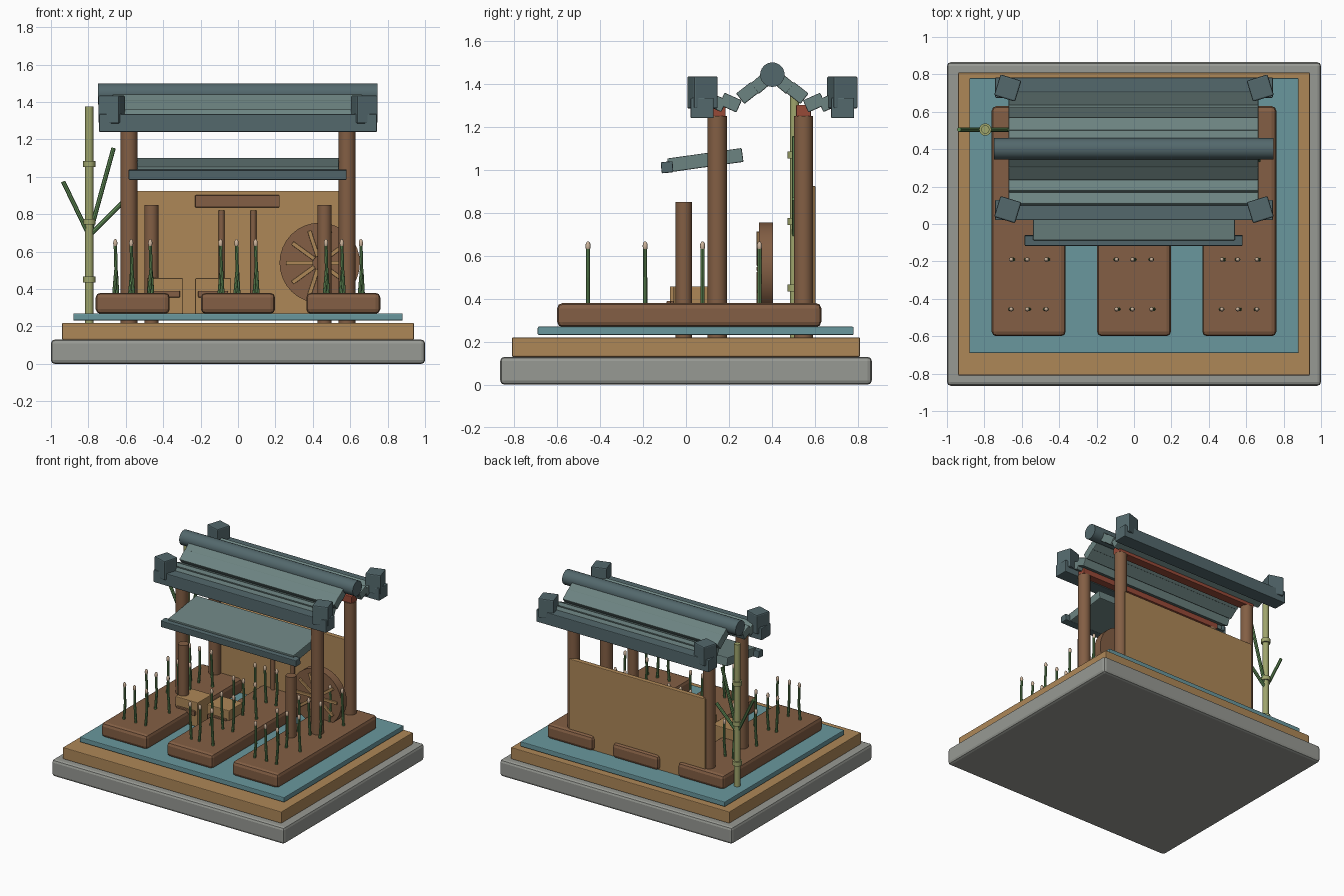
import bpy, math
from mathutils import Vector

if "Cube" in bpy.data.objects:
    bpy.data.objects.remove(bpy.data.objects["Cube"])


def mat(name, r, g, b):
    m = bpy.data.materials.new(name)
    m.diffuse_color = [(c / 255) ** 2.2 for c in (r, g, b)] + [1]
    m.use_nodes = True
    m.node_tree.nodes["Principled BSDF"].inputs["Base Color"].default_value = m.diffuse_color
    return m


STONE = mat("stone", 150, 152, 146)
TAN = mat("tan_wood", 172, 134, 88)
WATER = mat("water", 105, 150, 156)
BROWN = mat("brown_wood", 130, 95, 70)
SLATE = mat("slate_dark", 84, 104, 108)
TILE = mat("slate_light", 108, 130, 128)
RED = mat("red_wood", 150, 75, 58)
GREEN = mat("leaf_green", 98, 140, 88)
CANE = mat("cane", 158, 164, 108)
HEAD = mat("seed_head", 205, 180, 155)


def box(name, loc, size, m, rot=(0, 0, 0), bevel=0.005):
    bpy.ops.mesh.primitive_cube_add(size=1, location=loc, rotation=[math.radians(a) for a in rot])
    o = bpy.context.object
    o.name = name
    o.scale = size
    bpy.ops.object.transform_apply(location=False, rotation=False, scale=True)
    o.data.materials.append(m)
    if bevel:
        b = o.modifiers.new("bevel", 'BEVEL')
        b.width = bevel
        b.segments = 2
    return o


def span(name, x, y, z, m, bevel=0.005):
    return box(name, [(a + b) / 2 for a, b in (x, y, z)], [b - a for a, b in (x, y, z)], m, bevel=bevel)


def rod(name, a, b, r, m, sides=20):
    a, b = Vector(a), Vector(b)
    d = b - a
    bpy.ops.mesh.primitive_cylinder_add(vertices=sides, radius=r, depth=d.length, location=(a + b) / 2,
                                        rotation=d.to_track_quat('Z', 'Y').to_euler())
    o = bpy.context.object
    o.name = name
    o.data.materials.append(m)
    bpy.ops.object.shade_smooth_by_angle()
    return o


# layered base
span("stone_base", (-1, 1), (-0.865, 0.865), (0, 0.13), STONE, 0.02)
span("wood_deck", (-0.94, 0.94), (-0.81, 0.81), (0.13, 0.22), TAN)
span("water", (-0.88, 0.88), (-0.69, 0.78), (0.232, 0.27), WATER)

# planting beds with rows of sprouts
for i, cx in enumerate((-0.563, 0, 0.563)):
    span(f"bed_{i}", (cx - 0.198, cx + 0.198), (-0.6, 0.63), (0.268, 0.38), BROWN, 0.025)
    for j, dx in enumerate((-0.093, -0.008, 0.094)):
        for k, y in enumerate((-0.456, -0.19, 0.077, 0.342)):
            x = cx + dx
            lean = 0.012 if (i + j + k) % 2 else -0.008
            rod("stalk_low", (x + lean, y, 0.36), (x + 0.004, y, 0.5), 0.01, GREEN, 8)
            rod("stalk_high", (x + 0.004, y, 0.495), (x, y, 0.64), 0.009, GREEN, 8)
            bpy.ops.mesh.primitive_uv_sphere_add(segments=10, ring_count=6, radius=0.012, location=(x, y, 0.645))
            h = bpy.context.object
            h.name = "seed_head"
            h.scale = (1, 1, 1.9)
            h.data.materials.append(HEAD)
            bpy.ops.object.shade_smooth()

# pavilion posts, beams and back wall
for sx in (-1, 1):
    for y in (0.145, 0.547):
        rod("main_post", (sx * 0.583, y, 0.21), (sx * 0.583, y, 1.25), 0.045, BROWN, 24)
    rod("short_post", (sx * 0.463, -0.01, 0.21), (sx * 0.463, -0.01, 0.85), 0.038, BROWN)
    rod("door_jamb", (sx * 0.085 - 0.003, 0.555, 0.25), (sx * 0.085 - 0.003, 0.555, 0.82), 0.016, BROWN, 12)
for y in (0.15, 0.547):
    box("roof_beam", (0, y, 1.275), (1.24, 0.07, 0.055), RED)
span("back_wall", (-0.585, 0.585), (0.565, 0.603), (0.25, 0.925), TAN)
span("door_lintel", (-0.23, 0.223), (0.54, 0.57), (0.837, 0.902), BROWN)

# roof: ridge, curved slopes of slats, eaves, corner blocks
YC = 0.402
rod("ridge", (-0.748, YC, 1.443), (0.745, YC, 1.443), 0.057, SLATE, 24)
for s in (-1, 1):
    for off, z, tilt in ((0.05, 1.405, 40), (0.115, 1.358, 38), (0.195, 1.313, -24), (0.265, 1.315, -24)):
        box("roof_slat", (-0.003, YC + s * off, z), (1.335, 0.088, 0.062), TILE, (-s * tilt, 0, 0))
    box("eave_bar", (0, YC + s * 0.327, 1.288), (1.485, 0.108, 0.095), SLATE)
    for sx in (-1, 1):
        box("corner_block", (sx * 0.675, YC + s * 0.325, 1.36), (0.117, 0.117, 0.15), SLATE, (0, 0, sx * 17), 0.008)

# awning
box("awning", (0, 0.09, 1.045), (1.08, 0.35, 0.065), TILE, (8, 0, 0))
box("awning_edge", (-0.002, -0.088, 1.012), (1.165, 0.055, 0.052), SLATE, (5, 0, 0))

# water wheel with spokes
wx, wz = 0.437, 0.54
rod("wheel", (wx, 0.34, wz), (wx, 0.405, wz), 0.215, BROWN, 32)
for k in range(10):
    a = k * math.tau / 10
    c, s = math.cos(a), math.sin(a)
    box("spoke", (wx + 0.108 * c, 0.342, wz + 0.108 * s), (0.145, 0.026, 0.022), TAN,
        (0, -math.degrees(a), 0), 0.003)

# crates
for x, y in ((-0.39, 0.012), (-0.133, 0.03)):
    box("crate", (x, y, 0.363), (0.193, 0.175, 0.19), TAN)
    box("crate_handle", (x, y - 0.09, 0.373), (0.16, 0.025, 0.035), BROWN)

# tall cane with joints and branches
bx, by = -0.795, 0.505
rod("cane", (bx, by, 0.21), (bx, by, 1.375), 0.022, CANE, 16)
for z in (0.45, 0.76, 1.07):
    rod("cane_joint", (bx, by, z - 0.016), (bx, by, z + 0.016), 0.033, CANE, 16)
for ex, ez in ((-0.935, 0.975), (-0.665, 1.155), (-0.615, 0.865)):
    rod("cane_branch", (bx, by, 0.685), (ex, by, ez), 0.012, GREEN, 8)
